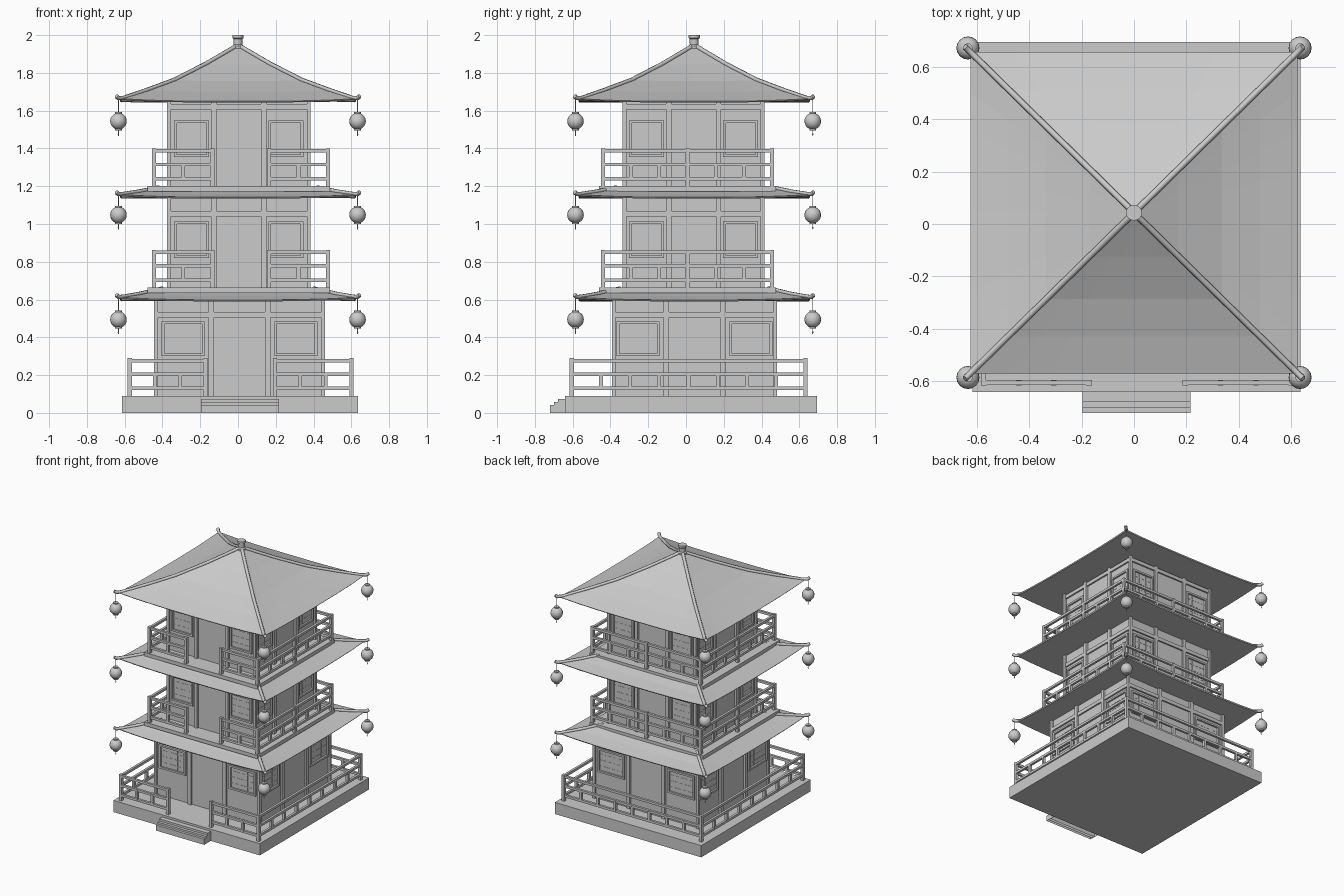
import bpy, bmesh, math
from mathutils import Vector, Matrix

if "Cube" in bpy.data.objects:
    bpy.data.objects.remove(bpy.data.objects["Cube"])

grey = bpy.data.materials.new("plain_grey")
grey.use_nodes = True
grey.diffuse_color = (0.6, 0.6, 0.6, 1)
grey.node_tree.nodes["Principled BSDF"].inputs["Base Color"].default_value = (0.6, 0.6, 0.6, 1)

CY = 0.043    # depth of the tower axis
EAVE = 0.624  # half width of the roofs
DEEP = 0.982  # roof depth compared with its width
LIFT = 0.014  # rise of the roof corners


def finish(name, bm, smooth=False):
    """Turn a bmesh into a named object."""
    mesh = bpy.data.meshes.new(name)
    bm.to_mesh(mesh)
    bm.free()
    mesh.materials.append(grey)
    ob = bpy.data.objects.new(name, mesh)
    bpy.context.collection.objects.link(ob)
    if smooth:
        bpy.ops.object.select_all(action='DESELECT')
        ob.select_set(True)
        bpy.context.view_layer.objects.active = ob
        bpy.ops.object.shade_smooth_by_angle(angle=math.radians(40))


def box(bm, lo, hi, frame=Matrix()):
    lo, hi = Vector(lo), Vector(hi)
    m = Matrix.Translation((lo + hi) / 2) @ Matrix.Diagonal((*(hi - lo), 1))
    bmesh.ops.create_cube(bm, size=1, matrix=frame @ m)


def bridge(bm, loops):
    """Closed solid through a stack of loops."""
    for a, b in zip(loops, loops[1:]):
        for i in range(len(a)):
            j = (i + 1) % len(a)
            bm.faces.new((a[i], a[j], b[j], b[i]))
    bm.faces.new(loops[0][::-1])
    bm.faces.new(loops[-1])


def lathe(bm, profile, centre, sides):
    """Solid turned around a vertical axis, profile from bottom to top."""
    bridge(bm, [[bm.verts.new(Vector(centre) + Vector((r * math.cos(a), r * math.sin(a), z)))
                 for a in (math.tau * i / sides for i in range(sides))] for r, z in profile])


# Stone base with open-bottomed front steps
bm = bmesh.new()
box(bm, (-0.615, -0.64, 0), (0.634, 0.693, 0.09))
finish("base", bm)
bm = bmesh.new()
for front, back, top in ((-0.72, -0.7, 0.043), (-0.7, -0.678, 0.058), (-0.678, -0.64, 0.074)):
    box(bm, (-0.197, front, 0), (0.216, back, top))
bm.normal_update()
hidden = [f for f in bm.faces if f.normal.z < -0.9 or f.normal.y > 0.9]
bmesh.ops.delete(bm, geom=hidden, context='FACES')
finish("front_steps", bm)


def walls(name, cx, cy, hx, hy, z0, z1, beam, bay, window, sill, head):
    """One storey: core, corner and bay posts, beams and framed windows."""
    core, frame, panes = bmesh.new(), bmesh.new(), bmesh.new()
    box(core, (cx - hx + 0.015, cy - hy + 0.015, z0), (cx + hx - 0.015, cy + hy - 0.015, z1))
    t = 0.014
    for side in range(4):
        w, d = (hx, hy) if side % 2 == 0 else (hy, hx)
        f = Matrix.Translation((cx, cy, 0)) @ Matrix.Rotation(side * math.pi / 2, 4, 'Z')
        back = -d + 0.018
        box(frame, (-w, -d + 0.003, beam), (w, back, beam + 0.028), f)
        for s in (-1, 1):
            def span(a, b, za, zb, front, bm):
                x = sorted((s * a, s * b))
                box(bm, (x[0], -d + front, za), (x[1], back, zb), f)
            span(w - 0.02, w, z0, z1, 0, frame)
            span(bay, bay + 0.028, z0, z1, 0, frame)
            a, b = window
            span(a, b, head - t, head, 0.002, panes)
            span(a, b, sill, sill + t, 0.002, panes)
            span(a, a + t, sill + t, head - t, 0.002, panes)
            span(b - t, b, sill + t, head - t, 0.002, panes)
            # Shallow lattice
            for k in (1, 2):
                u = a + (b - a) * k / 3
                span(u - 0.003, u + 0.003, sill + t, head - t, 0.0135, panes)
            for k in (1, 2, 3):
                z = sill + (head - sill) * k / 4
                span(a + t, b - t, z - 0.003, z + 0.003, 0.0135, panes)
    finish(name + "_walls", core)
    finish(name + "_posts_and_beams", frame)
    finish(name + "_windows", panes)


walls("lower", 0.008, 0.045, 0.452, 0.437, 0.085, 0.6, 0.506, 0.135, (0.185, 0.412), 0.3, 0.484)
for name, floor, top, beam in (("middle", 0.66, 1.14, 1.04), ("upper", 1.195, 1.65, 1.607)):
    walls(name, 0.004, 0.04, 0.38, 0.375, floor, top, beam, 0.118, (0.157, 0.342),
          floor + 0.16, floor + 0.354)


def railing(name, x0, x1, y0, y1, z, gap, counts, mid_post):
    """Railing around a floor, open in front of the door."""
    bm = bmesh.new()
    t = 0.009
    n_front, n_x, n_y = counts
    runs = [((x0, y0), (gap[0], y0), n_front), ((gap[1], y0), (x1, y0), n_front),
            ((x0, y1), (x1, y1), n_x), ((x0, y0), (x0, y1), n_y), ((x1, y0), (x1, y1), n_y)]
    for a, b, n in runs:
        a, b = Vector(a), Vector(b)
        for h in (0.04, 0.115, 0.187):
            box(bm, (a.x - t, a.y - t, z + h - t), (b.x + t, b.y + t, z + h + t))
        for i in range(n + 1):
            p = a.lerp(b, i / n)
            full = i in (0, n) or (mid_post and n > 4 and i == n // 2)
            r = 0.011 if full else 0.01
            lo, hi = (0, 0.2) if full else (0.04, 0.115)
            box(bm, (p.x - r, p.y - r, z + lo), (p.x + r, p.y + r, z + hi))
    finish(name + "_railing", bm)


railing("lower", -0.573, 0.6, -0.605, 0.632, 0.09, (-0.172, 0.195), (3, 8, 8), False)
for name, z in (("middle", 0.663), ("upper", 1.2)):
    railing(name, -0.445, 0.477, -0.44, 0.456, z, (-0.135, 0.165), (2, 6, 6), True)
    bm = bmesh.new()
    box(bm, (-0.48, -0.46, z - 0.028), (0.488, 0.476, z))
    finish(name + "_balcony_floor", bm)


def roof(name, rings, bottom):
    """Square hipped roof with raised corners and a flat underside."""
    bm = bmesh.new()
    seg = 8

    def ring(h, z):
        out = []
        lift = LIFT * min(1, (h / EAVE) ** 2)
        for side in range(4):
            m = Matrix.Rotation(side * math.pi / 2, 4, 'Z')
            for i in range(seg):
                u = 2 * i / seg - 1
                p = m @ Vector((u * h, -h, z + lift * abs(u) ** 3))
                out.append(bm.verts.new((p.x, CY + DEEP * p.y, p.z)))
        return out

    bridge(bm, [ring(EAVE - 0.006, bottom)] + [ring(h, z) for h, z in rings])
    finish(name + "_roof", bm)

    # Hip ridges with curled tips
    eave = rings[0][1] + LIFT
    path = [(h, z + 0.003 + LIFT * (h / EAVE) ** 2) for h, z in reversed(rings[1:])]
    path += [(EAVE - 0.02, eave + 0.004), (EAVE + 0.008, eave + 0.002), (EAVE + 0.02, eave + 0.012)]
    curve = bpy.data.curves.new(name + "_ridges", 'CURVE')
    curve.dimensions = '3D'
    curve.bevel_depth = 0.012
    curve.bevel_resolution = 1
    curve.use_fill_caps = True
    for sx in (-1, 1):
        for sy in (-1, 1):
            s = curve.splines.new('POLY')
            s.points.add(len(path) - 1)
            for pt, (h, z) in zip(s.points, path):
                pt.co = (sx * h, CY + sy * h * DEEP, z, 1)
    curve.materials.append(grey)
    ob = bpy.data.objects.new(name + "_ridges", curve)
    bpy.context.collection.objects.link(ob)


def lanterns(name, z, hook):
    """Round paper lanterns hanging from the four roof corners."""
    bm = bmesh.new()
    r = 0.044
    ball = [(r * math.sin(math.pi * k / 10), -r * math.cos(math.pi * k / 10)) for k in range(1, 10)]
    for sx in (-1, 1):
        for sy in (-1, 1):
            c = (sx * 0.633, CY + sy * 0.628, z)
            lathe(bm, ball, c, 16)
            for cap in (-0.044, 0.044):
                lathe(bm, [(0.018, cap - 0.004), (0.018, cap + 0.004)], c, 12)
            lathe(bm, [(0.002, 0.04), (0.002, hook - z)], c, 6)
            lathe(bm, [(0.002, -0.077), (0.004, -0.068), (0.002, -0.06), (0.002, -0.04)], c, 6)
    finish(name + "_lanterns", bm, smooth=True)


roof("lower", [(EAVE, 0.598), (0.52, 0.618), (0.4, 0.65)], 0.59)
roof("middle", [(EAVE, 1.142), (0.52, 1.16), (0.42, 1.184)], 1.134)
roof("upper", [(EAVE, 1.65), (0.48, 1.699), (0.335, 1.757), (0.17, 1.844), (0.012, 1.937)], 1.643)
lanterns("lower", 0.494, 0.612)
lanterns("middle", 1.048, 1.156)
lanterns("upper", 1.544, 1.664)

# Finial on the roof peak
bm = bmesh.new()
lathe(bm, [(0.03, 1.93), (0.03, 1.942), (0.023, 1.95), (0.024, 1.98), (0.03, 1.985), (0.03, 2.0)],
      (0, CY, 0), 16)
finish("finial", bm, smooth=True)
